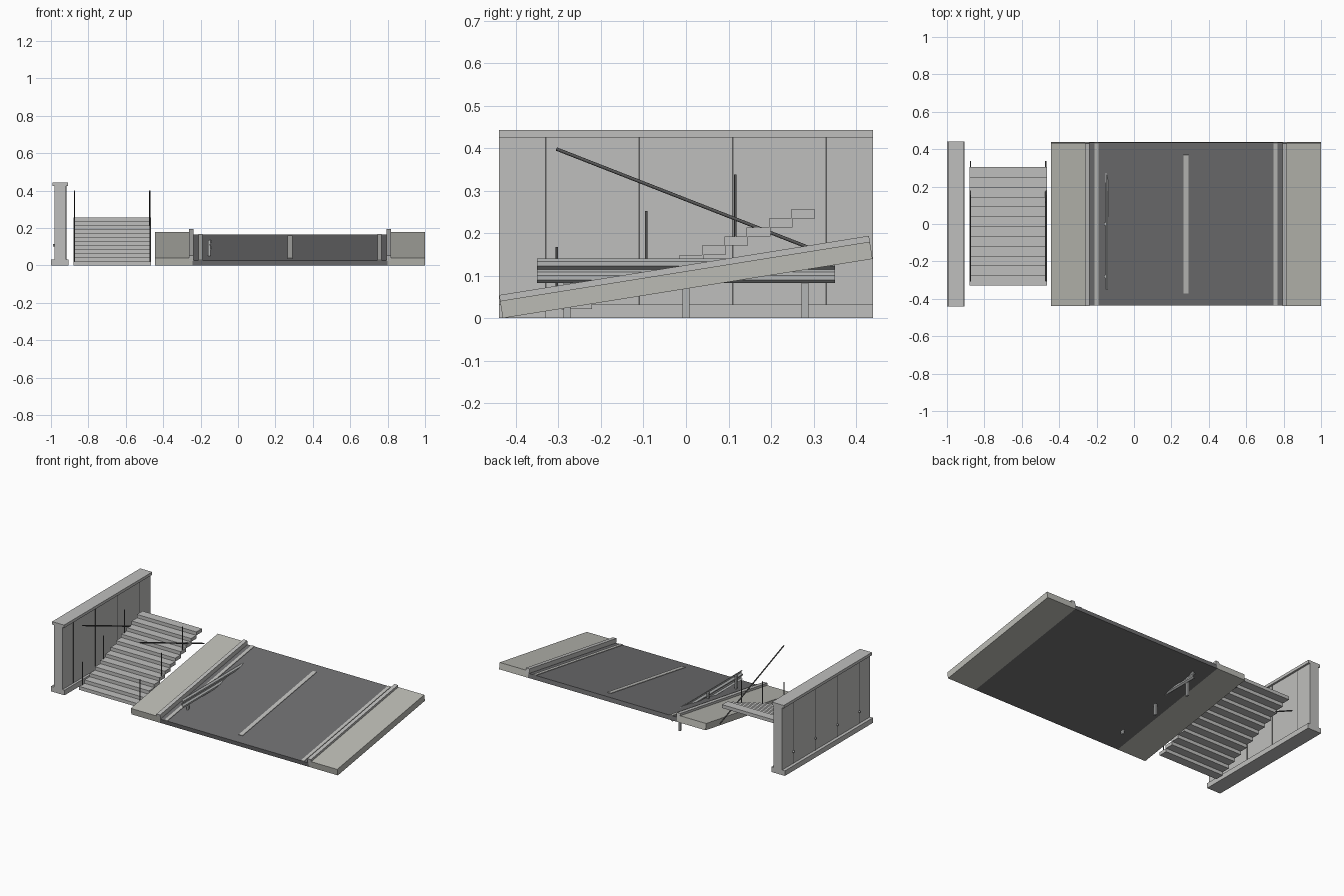
import bpy
import bmesh
from math import radians
from mathutils import Matrix, Vector

old = bpy.data.objects.get("Cube")
if old:
    bpy.data.objects.remove(old, do_unlink=True)


def material(name, color):
    m = bpy.data.materials.new(name)
    m.use_nodes = True
    rgba = (*color, 1)
    m.diffuse_color = rgba
    m.node_tree.nodes["Principled BSDF"].inputs["Base Color"].default_value = rgba
    return m


concrete = material("concrete", (0.52, 0.52, 0.51))
paving = material("paving", (0.50, 0.50, 0.46))
asphalt = material("asphalt", (0.16, 0.16, 0.165))
paint = material("road_paint", (0.52, 0.52, 0.50))
steel = material("galvanised_steel", (0.45, 0.46, 0.46))
dark = material("dark_metal", (0.10, 0.10, 0.10))


def finish(name, bm, mat, matrix=None):
    bmesh.ops.recalc_face_normals(bm, faces=bm.faces)
    mesh = bpy.data.meshes.new(name)
    bm.to_mesh(mesh)
    bm.free()
    mesh.materials.append(mat)
    ob = bpy.data.objects.new(name, mesh)
    bpy.context.collection.objects.link(ob)
    if matrix:
        ob.matrix_world = matrix
    return ob


def box(name, x, y, z, mat, matrix=None):
    """Box from (low, high) pairs on each axis."""
    bm = bmesh.new()
    bmesh.ops.create_cube(bm, size=1)
    size = [b - a for a, b in (x, y, z)]
    mid = [(a + b) / 2 for a, b in (x, y, z)]
    bmesh.ops.scale(bm, vec=size, verts=bm.verts)
    bmesh.ops.translate(bm, vec=mid, verts=bm.verts)
    return finish(name, bm, mat, matrix)


def rod(name, start, end, radius, mat):
    start, end = Vector(start), Vector(end)
    axis = end - start
    bm = bmesh.new()
    bmesh.ops.create_cone(bm, cap_ends=True, segments=10, radius1=radius,
                          radius2=radius, depth=axis.length)
    turn = axis.to_track_quat("Z", "Y").to_matrix().to_4x4()
    ob = finish(name, bm, mat, Matrix.Translation((start + end) / 2) @ turn)
    for p in ob.data.polygons:
        p.use_smooth = len(p.vertices) == 4
    return ob


# Sloping road: local y runs up the slope, local z is its thickness
LENGTH = 0.881
MID = 0.278
slope = Matrix.Translation((MID, -0.431, 0)) @ Matrix.Rotation(radians(9.1), 4, "X")
full = (0, LENGTH)
box("road", (-0.52, 0.52), full, (0, 0.027), asphalt, slope)
box("centre_line", (-0.013, 0.013), (0.065, 0.816), (0.027, 0.030), paint, slope)
for side, label in ((-1, "right"), (1, "left")):
    def span(a, b):
        return tuple(sorted((side * a, side * b)))
    box(label + "_sidewalk", span(0.52, 0.722), full, (0, 0.041), paving, slope)
    box(label + "_curb", span(0.515, 0.54), full, (0.02, 0.055), concrete, slope)
    box(label + "_edge_line", span(0.467, 0.488), full, (0.027, 0.030), paint, slope)

# Level guard rail: folded beam on short posts
profile = [(0, 0.083), (0.010, 0.090), (0.010, 0.100), (0, 0.108),
           (0, 0.115), (0.010, 0.123), (0.010, 0.133), (0, 0.140)]
outline = profile + [(x - 0.004, z) for x, z in reversed(profile)]
bm = bmesh.new()
cap = bm.faces.new([bm.verts.new((x - 0.148, -0.35, z)) for x, z in outline])
grown = bmesh.ops.extrude_face_region(bm, geom=[cap], use_keep_orig=True)["geom"]
bmesh.ops.translate(bm, vec=(0, 0.70, 0),
                    verts=[v for v in grown if isinstance(v, bmesh.types.BMVert)])
finish("guard_rail_beam", bm, steel)
for i, y in enumerate((-0.28, 0, 0.28)):
    box(f"guard_rail_post_{i + 1}", (-0.160, -0.148), (y - 0.008, y + 0.008),
        (0, 0.135), steel)

# Open staircase
STEPS, RUN, RISE, FRONT = 12, 0.0525, 0.0213, -0.33
for i in range(STEPS):
    y, z = FRONT + i * RUN, i * RISE
    box(f"step_{i + 1}", (-0.88, -0.465), (y, y + 0.056), (z, z + RISE), concrete)

# Handrails with three posts on each side
for x, label in ((-0.874, "right"), (-0.471, "left")):
    rod(label + "_handrail", (x, -0.305, 0.398), (x, 0.335, 0.148), 0.004, dark)
    for i in range(0, STEPS, 4):
        y, z = FRONT + (i + 0.5) * RUN, (i + 1) * RISE
        rod(f"{label}_handrail_post_{i // 4 + 1}", (x, y, z), (x, y, z + 0.146),
            0.003, dark)

# Retaining wall with joints on both faces and drain pipes on the outer face
wall = (-0.44, 0.44)
box("wall_footing", (-1.0, -0.905), wall, (0, 0.032), concrete)
box("wall_body", (-0.98, -0.92), wall, (0.032, 0.425), concrete)
box("wall_cap", (-0.992, -0.908), wall, (0.425, 0.443), concrete)
for i in range(4):
    y = -0.33 + 0.22 * i
    box(f"wall_joint_{i + 1}", (-0.982, -0.918), (y - 0.002, y + 0.002),
        (0.032, 0.425), dark)
    rod(f"drain_pipe_{i + 1}", (-0.97, y, 0.11), (-0.989, y, 0.107), 0.006, steel)
